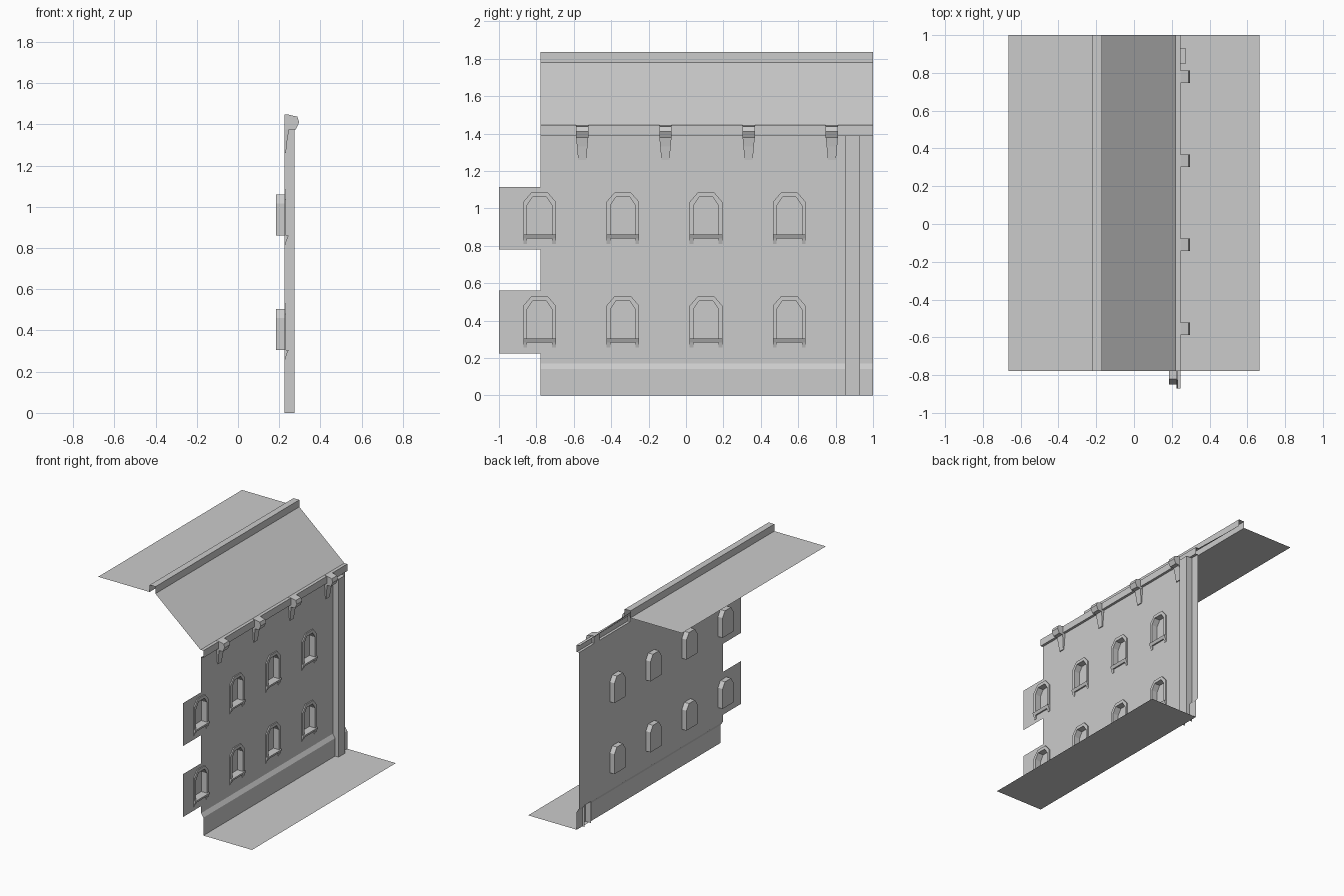
import bpy, bmesh
from mathutils import Vector

cube = bpy.data.objects.get("Cube")
if cube:
    bpy.data.objects.remove(cube, do_unlink=True)

GREY = bpy.data.materials.new("plain grey")
GREY.use_nodes = True
GREY.diffuse_color = (0.6, 0.6, 0.6, 1)
GREY.node_tree.nodes["Principled BSDF"].inputs["Base Color"].default_value = (0.6, 0.6, 0.6, 1)

Y0, Y1 = -0.777, 1.0      # ends of the wall section
WALL = 0.225              # plane of the wall face
PIL0, PIL1 = 0.85, 0.93   # sides of the pilaster
STEP = 0.445              # spacing of windows and brackets


def finish(name, bm, loc=(0, 0, 0)):
    mesh = bpy.data.meshes.new(name)
    bm.to_mesh(mesh)
    bm.free()
    mesh.materials.append(GREY)
    return place(name, mesh, loc)


def place(name, mesh, loc):
    obj = bpy.data.objects.new(name, mesh)
    obj.location = loc
    bpy.context.collection.objects.link(obj)
    return obj


def sweep(bm, profile, y0, y1, closed=False):
    """Extrude an x-z profile along y, capped when closed."""
    a = [bm.verts.new((x, y0, z)) for x, z in profile]
    b = [bm.verts.new((x, y1, z)) for x, z in profile]
    n = len(profile)
    faces = []
    for i in range(n if closed else n - 1):
        j = (i + 1) % n
        faces.append(bm.faces.new((a[i], b[i], b[j], a[j])))
    if closed:
        faces += [bm.faces.new(a), bm.faces.new(b)]
        bmesh.ops.recalc_face_normals(bm, faces=faces)
    return a + b


def sheet(name, profile, spans=((Y0, Y1),)):
    bm = bmesh.new()
    for y0, y1 in spans:
        sweep(bm, profile, y0, y1)
    return finish(name, bm)


def arch(half, bottom, shoulder, top, cut):
    """Chamfered arch outline in y-z, from bottom left over to bottom right."""
    return [(-half, bottom), (-half, shoulder), (cut - half, top),
            (half - cut, top), (half, shoulder), (half, bottom)]


# Ground, plinth, cornice and roof sheets
sheet("ground", [(0.665, 0), (0.245, 0)])
sheet("plinth", [(0.245, 0), (0.245, 0.14), (WALL, 0.17)], ((Y0, PIL0), (PIL1, Y1)))
sheet("cornice", [(WALL, 1.39), (0.245, 1.39), (0.245, 1.445), (0.22, 1.445)])
sheet("roof_slope", [(0.22, 1.445), (-0.17, 1.78)])
sheet("roof_ridge", [(-0.17, 1.78), (-0.17, 1.835), (-0.22, 1.835), (-0.22, 1.78)])
sheet("roof_flat", [(-0.22, 1.78), (-0.665, 1.78)])

# Window shape, measured from the sill top
INNER = arch(0.067, 0, 0.155, 0.2, 0.03)
OUTER = arch(0.087, 0, 0.175, 0.225, 0.043)
sites = [(-0.783 + STEP * i, z) for z in (0.305, 0.86) for i in range(4)]

# Wall sheet with two joining tabs and arched openings
bm = bmesh.new()


def loop(points):
    vs = [bm.verts.new((WALL, y, z)) for y, z in points]
    return [bm.edges.new((v, vs[i - 1])) for i, v in enumerate(vs)]


outline = [(Y0, 0.17), (Y1, 0.17), (Y1, 1.39), (Y0, 1.39)]
for low, high in ((0.78, 1.115), (0.225, 0.56)):
    outline += [(Y0, high), (-1, high), (-1, low), (Y0, low)]
edges = loop(outline)
for wy, wz in sites:
    edges += loop([(wy + y, wz + z) for y, z in INNER])
bmesh.ops.triangle_fill(bm, edges=edges, use_beauty=True, normal=Vector((1, 0, 0)))
for f in bm.faces:
    if f.normal.x < 0:
        f.normal_flip()
finish("wall", bm)

# Pilaster, open at the back
bm = bmesh.new()
rings = [[bm.verts.new((x, y, z)) for x, y in
          ((WALL, PIL0), (0.275, PIL0), (0.275, PIL1), (WALL, PIL1))] for z in (0, 1.39)]
for i in range(3):
    bm.faces.new((rings[0][i], rings[0][i + 1], rings[1][i + 1], rings[1][i]))
bm.faces.new(rings[1])
finish("pilaster", bm)

# Window surround: flat arched ring, outer edge and recess
FRONT, BACK = 0.234, 0.185
bm = bmesh.new()
layers = [[bm.verts.new((x, y, z)) for y, z in pts] for x, pts in
          ((WALL, OUTER), (FRONT, OUTER), (FRONT, INNER), (BACK, INNER))]
for lo, hi in zip(layers, layers[1:]):
    for i in range(len(lo) - 1):
        bm.faces.new((lo[i], lo[i + 1], hi[i + 1], hi[i]))
recess = layers[3]
bm.faces.new(recess[::-1])
bm.faces.new((layers[2][0], recess[0], recess[-1], layers[2][-1]))
# Sill with sloped front and two small feet
sweep(bm, [(WALL, 0), (0.246, 0), (0.236, -0.022), (WALL, -0.022)], -0.087, 0.087, True)
for s in (-1, 1):
    sweep(bm, [(WALL, -0.022), (0.236, -0.022), (0.228, -0.05), (WALL, -0.05)],
          s * 0.067, s * 0.087, True)
first = finish("window", bm, (0, *sites[0]))
for site in sites[1:]:
    place("window", first.data, (0, *site))

# Cornice brackets: rounded head and tapering tail
bm = bmesh.new()
sweep(bm, [(WALL, 1.375), (0.28, 1.375), (0.297, 1.41), (0.288, 1.437), (0.245, 1.447),
           (WALL, 1.447)], -0.033, 0.033, True)
tail = sweep(bm, [(WALL, 1.385), (0.25, 1.385), (0.24, 1.33), (0.232, 1.26), (WALL, 1.26)],
             -0.033, 0.033, True)
for v in tail:
    v.co.y *= 1 - 2.8 * (1.385 - v.co.z)
first = finish("bracket", bm, (0, -0.555, 0))
for i in range(1, 4):
    place("bracket", first.data, (0, -0.555 + STEP * i, 0))
